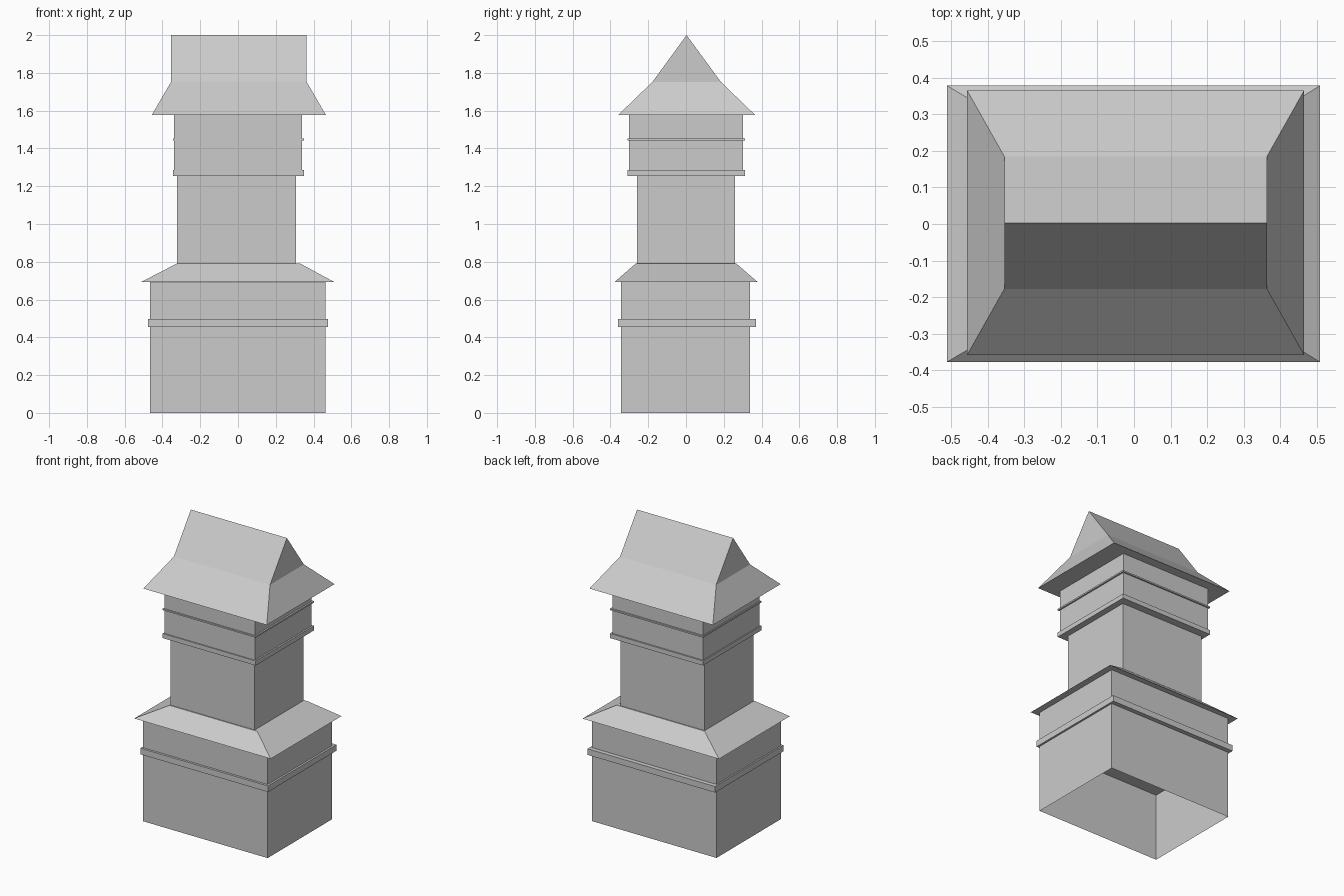
import bpy
import bmesh

cube = bpy.data.objects.get("Cube")
if cube:
    bpy.data.objects.remove(cube, do_unlink=True)

# Single plain grey for the whole tower
grey = bpy.data.materials.new("plain grey")
grey.use_nodes = True
colour = (0.6, 0.6, 0.6, 1.0)
grey.diffuse_color = colour
grey.node_tree.nodes["Principled BSDF"].inputs["Base Color"].default_value = colour


def loft(name, rings, floor=True, lid=True):
    """Skin stacked rectangles, each given as (x0, x1, y0, y1, z)."""
    bm = bmesh.new()
    loops = []
    for x0, x1, y0, y1, z in rings:
        corners = ((x0, y0), (x1, y0), (x1, y1), (x0, y1))
        loops.append([bm.verts.new((x, y, z)) for x, y in corners])
    for low, high in zip(loops, loops[1:]):
        for i in range(4):
            j = (i + 1) % 4
            bm.faces.new((low[i], low[j], high[j], high[i]))
    if floor:
        bm.faces.new(loops[0][::-1])
    if lid:
        bm.faces.new(loops[-1])
    # Collapses a zero-width top ring into a ridge
    bmesh.ops.remove_doubles(bm, verts=bm.verts, dist=0.0001)
    mesh = bpy.data.meshes.new(name)
    bm.to_mesh(mesh)
    bm.free()
    mesh.materials.append(grey)
    obj = bpy.data.objects.new(name, mesh)
    bpy.context.collection.objects.link(obj)
    return obj


def block(name, x0, x1, y0, y1, bottom, top, **caps):
    return loft(name, [(x0, x1, y0, y1, bottom), (x0, x1, y0, y1, top)], **caps)


# Lower storey: hollow base, moulding and neck under the eaves
block("base_walls", -0.466, 0.463, -0.345, 0.34, 0, 0.455, floor=False, lid=False)
block("base_moulding", -0.476, 0.476, -0.36, 0.37, 0.455, 0.496)
block("base_neck", -0.466, 0.463, -0.345, 0.34, 0.496, 0.694)

# Skirt roof around the shaft
loft("skirt_roof", [(-0.511, 0.508, -0.377, 0.378, 0.694),
                    (-0.325, 0.33, -0.267, 0.267, 0.79)])

# Shaft and upper storey with two mouldings
block("shaft", -0.322, 0.307, -0.26, 0.26, 0.79, 1.255)
block("upper_moulding", -0.345, 0.349, -0.31, 0.312, 1.255, 1.286)
block("upper_walls", -0.338, 0.338, -0.303, 0.302, 1.286, 1.443)
block("thin_moulding", -0.345, 0.349, -0.31, 0.312, 1.443, 1.453)
block("upper_neck", -0.338, 0.338, -0.303, 0.302, 1.453, 1.578)

# Top roof: flared eaves below a steep gable
loft("gable_roof", [(-0.456, 0.465, -0.358, 0.365, 1.578),
                    (-0.354, 0.363, -0.177, 0.184, 1.753),
                    (-0.354, 0.363, 0.003, 0.003, 2)], lid=False)
